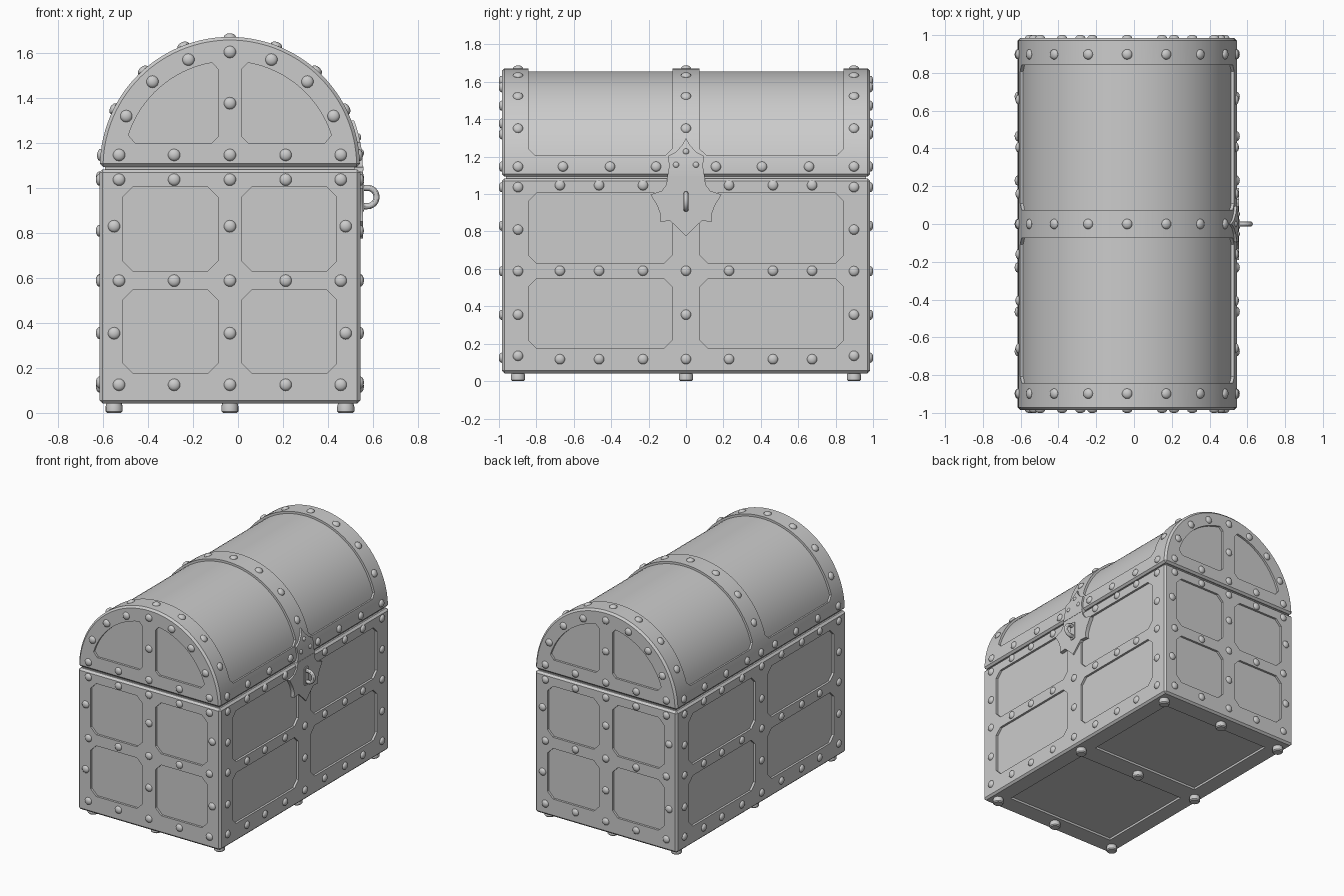
import bpy, bmesh, math
from mathutils import Vector, Matrix

if "Cube" in bpy.data.objects:
    bpy.data.objects.remove(bpy.data.objects["Cube"])

CX, HX, HY = -0.036, 0.58, 0.985      # body centre and half sizes
ZB, ZT = 0.042, 1.083                 # body bottom and top
ZC, R = 1.09, 0.578                   # lid arch centre height and radius
D = 0.016                             # panel recess depth


def finish(name, bm):
    bmesh.ops.recalc_face_normals(bm, faces=bm.faces)
    me = bpy.data.meshes.new(name)
    bm.to_mesh(me)
    bm.free()
    ob = bpy.data.objects.new(name, me)
    bpy.context.collection.objects.link(ob)
    return ob


def loft(bm, rings):
    """Closed solid through equal-length rings of points."""
    vs = [[bm.verts.new(p) for p in ring] for ring in rings]
    n = len(vs[0])
    for a, b in zip(vs, vs[1:]):
        for i in range(n):
            bm.faces.new((a[i], a[(i + 1) % n], b[(i + 1) % n], b[i]))
    bm.faces.new(vs[0][::-1])
    bm.faces.new(vs[-1])


def prism(bm, pts, place, w0, w1):
    loft(bm, [[place(u, v, w) for u, v in pts] for w in (w0, w1)])


def octagon(u0, u1, v0, v1, c):
    return [(u0 + c, v0), (u1 - c, v0), (u1, v0 + c), (u1, v1 - c),
            (u1 - c, v1), (u0 + c, v1), (u0, v1 - c), (u0, v0 + c)]


def end_place(s):
    return lambda u, v, w: Vector((CX + u, s * w, v))


def side_place(s):
    return lambda u, v, w: Vector((CX + s * w, u, v))


def bevel_and_cut(ob, cutter):
    m = ob.modifiers.new("edge_bevel", 'BEVEL')
    m.width, m.segments, m.limit_method = 0.014, 1, 'ANGLE'
    b = ob.modifiers.new("panels", 'BOOLEAN')
    b.operation, b.object, b.solver = 'DIFFERENCE', cutter, 'EXACT'
    bpy.context.view_layer.objects.active = ob
    for name in ("edge_bevel", "panels"):
        bpy.ops.object.modifier_apply(modifier=name)
    bpy.data.objects.remove(cutter)


def box(name, hx, hy, z0, z1):
    bm = bmesh.new()
    prism(bm, [(-hx, z0), (hx, z0), (hx, z1), (-hx, z1)], end_place(1), -hy, hy)
    return finish(name, bm)


# Body with recessed panels on four sides and underneath
body = box("body", HX, HY, ZB, ZT)
bm = bmesh.new()
for s in (-1, 1):
    for z0, z1 in ((0.175, 0.548), (0.63, 1.006)):
        for k in (-1, 1):
            a, b = sorted((k * 0.054, k * 0.475))
            prism(bm, octagon(a, b, z0, z1, 0.045), end_place(s), HY - D, HY + 0.1)
            a, b = sorted((k * 0.073, k * 0.843))
            prism(bm, octagon(a, b, z0, z1, 0.045), side_place(s), HX - D, HX + 0.1)
    a, b = sorted((s * 0.075, s * 0.84))
    prism(bm, [(-0.45, a), (0.45, a), (0.45, b), (-0.45, b)],
          lambda u, v, w: Vector((CX + u, v, w)), -0.1, ZB + D)
bevel_and_cut(body, finish("body_cutter", bm))

# Dark seam filler between body and lid
box("seam_core", HX - 0.025, HY - 0.022, 1.06, 1.13)

# Arched lid
bm = bmesh.new()
N = 56
arch = [(R * math.cos(math.pi * i / N), ZC + 0.004 + R * math.sin(math.pi * i / N))
        for i in range(N + 1)]
prism(bm, arch, end_place(1), -HY, HY)
lid = finish("lid", bm)

bm = bmesh.new()
# curved panels over the top
t0 = math.asin((1.205 - ZC) / R)
t1 = t0 + 0.035 / R
steps = [t0] + [t1 + (math.pi - 2 * t1) * i / 48 for i in range(49)] + [math.pi - t0]
for s in (-1, 1):
    rings = []
    for i, t in enumerate(steps):
        h = 0.385 - (0.035 if i in (0, len(steps) - 1) else 0)
        rings.append([Vector((CX + r * math.cos(t), s * 0.458 + k * h,
                              ZC + 0.004 + r * math.sin(t)))
                      for r, k in ((R - D, -1), (R - D, 1), (R + 0.1, 1), (R + 0.1, -1))])
    loft(bm, rings)
# quarter-round panels on the ends
ra = 0.474
a0, a1 = math.asin((1.235 - ZC) / ra), math.acos(0.08 / ra)
quarter = [(0.054, 1.228), (0.082, 1.2), (0.422, 1.2)]
quarter += [(ra * math.cos(a0 + (a1 - a0) * i / 16), ZC + ra * math.sin(a0 + (a1 - a0) * i / 16))
            for i in range(17)] + [(0.054, 1.53)]
for s in (-1, 1):
    for k in (-1, 1):
        prism(bm, [(k * u, v) for u, v in quarter], end_place(s), HY - D, HY + 0.1)
bevel_and_cut(lid, finish("lid_cutter", bm))


# Domed rivets
def rivet(bm, p, n, r=0.027, h=0.016):
    rot = Vector(n).to_track_quat('Z', 'Y').to_matrix().to_4x4()
    bmesh.ops.create_uvsphere(bm, u_segments=14, v_segments=8, radius=1,
                              matrix=Matrix.Translation(p) @ rot @ Matrix.Diagonal((r, r, h, 1)))


ARC = [math.radians(a) for a in (-63.5, -42, -21, 0, 21, 42, 63.5)]
bm = bmesh.new()
for s in (-1, 1):
    ends = [(u, z) for z in (1.147, 1.037, 0.588, 0.125) for u in (-0.493, -0.248, 0, 0.248, 0.493)]
    ends += [(u, z) for z in (0.83, 0.354) for u in (-0.515, 0, 0.515)]
    ends += [(0.515 * math.sin(a), ZC + 0.515 * math.cos(a)) for a in ARC] + [(0, 1.377)]
    for u, z in ends:
        rivet(bm, (CX + u, s * HY, z), (0, s, 0))
finish("end_rivets", bm)

bm = bmesh.new()
for s in (-1, 1):
    sides = [(y, z) for z in (1.047, 0.59, 0.117) for y in (0, 0.23, 0.465, 0.674)]
    sides += [(0.898, z) for z in (1.037, 0.81, 0.588, 0.355, 0.135)] + [(0, 0.81), (0, 0.355)]
    for y, z in sides:
        if s > 0 and y == 0 and z > 0.7:
            continue                      # under the lock plate
        for k in ((-1, 1) if y else (1,)):
            rivet(bm, (CX + s * HX, k * y, z), (s, 0, 0))
    b = math.asin((1.147 - ZC) / R)
    for y in (-0.898, -0.658, -0.406, -0.16, 0, 0.16, 0.406, 0.658, 0.898):
        if s < 0 or y:
            n = Vector((s * math.cos(b), 0, math.sin(b)))
            rivet(bm, Vector((CX, y, ZC)) + R * n, n)
finish("side_rivets", bm)

bm = bmesh.new()
for y in (-0.898, 0, 0.898):
    for a in ARC:
        n = Vector((math.sin(a), 0, math.cos(a)))
        rivet(bm, Vector((CX, y, ZC + 0.004)) + R * n, n)
finish("lid_band_rivets", bm)

# Round feet
bm = bmesh.new()
for x in (-0.515, 0, 0.515):
    for y in (-0.898, 0, 0.898):
        c = Vector((CX + x, y, 0))
        prof = [(0.031, 0), (0.038, 0.007), (0.038, 0.028), (0.032, 0.05)]
        loft(bm, [[c + Vector((r * math.cos(j * math.pi / 8), r * math.sin(j * math.pi / 8), z))
                   for j in range(16)] for r, z in prof])
finish("feet", bm)


def mirrored(half):
    return half + [(-u, v) for u, v in reversed(half) if u > 0]


# Spiked lock plate
plate = mirrored([(0.1, 1.085), (0.105, 1.05), (0.13, 1.017), (0.19, 0.997), (0.155, 0.94),
                  (0.136, 0.89), (0.14, 0.852), (0.085, 0.857), (0.04, 0.815), (0, 0.775)])
bm = bmesh.new()
prism(bm, plate, side_place(1), HX - 0.02, HX + 0.011)
finish("lock_plate", bm)

# Spade-shaped hasp bent onto the lid curve
hasp = mirrored([(0.1, 1.09), (0.09, 1.15), (0.096, 1.203), (0.055, 1.225), (0.02, 1.262), (0, 1.3)])
bm = bmesh.new()
prism(bm, hasp, lambda u, v, w: Vector((w, u, v)), -0.015, 0.013)
for i in range(1, 9):
    bmesh.ops.bisect_plane(bm, geom=bm.verts[:] + bm.edges[:] + bm.faces[:],
                           plane_co=(0, 0, 1.09 + 0.0233 * i), plane_no=(0, 0, 1))
for v in bm.verts:
    v.co.x = CX + math.sqrt((R + v.co.x) ** 2 - (v.co.z - ZC) ** 2)
finish("hasp", bm)
bm = bmesh.new()
for y, z in ((0, 1.225), (-0.053, 1.155), (0.053, 1.155)):
    b = math.asin((z - ZC) / R)
    n = Vector((math.cos(b), 0, math.sin(b)))
    rivet(bm, Vector((CX, y, ZC)) + (R + 0.012) * n, n, 0.016, 0.01)
finish("hasp_rivets", bm)
bm = bmesh.new()
prism(bm, octagon(-0.1, 0.1, 1.078, 1.096, 0.004), side_place(1), HX - 0.03, HX + 0.013)
finish("hasp_lip", bm)

# Slotted mount and staple loop
bm = bmesh.new()
prism(bm, octagon(-0.023, 0.023, 0.895, 1.028, 0.006), side_place(1), HX, HX + 0.017)
finish("staple_mount", bm)
bm = bmesh.new()
path = [(0.54, a) for a in (-math.pi / 2,)] + [(0.575, -math.pi / 2 + math.pi * i / 20) for i in range(21)] \
    + [(0.54, math.pi / 2)]
rings = []
for x, a in path:
    n = Vector((math.cos(a), 0, math.sin(a)))
    rings.append([Vector((x, 0, 0.96)) + n * (0.041 + 0.0135 * math.cos(j * math.pi / 6))
                  + Vector((0, 0.0135 * math.sin(j * math.pi / 6), 0)) for j in range(12)])
loft(bm, rings)
finish("staple_loop", bm)

bpy.ops.object.select_all(action='SELECT')
bpy.context.view_layer.objects.active = body
bpy.ops.object.shade_smooth_by_angle(angle=math.radians(30))
